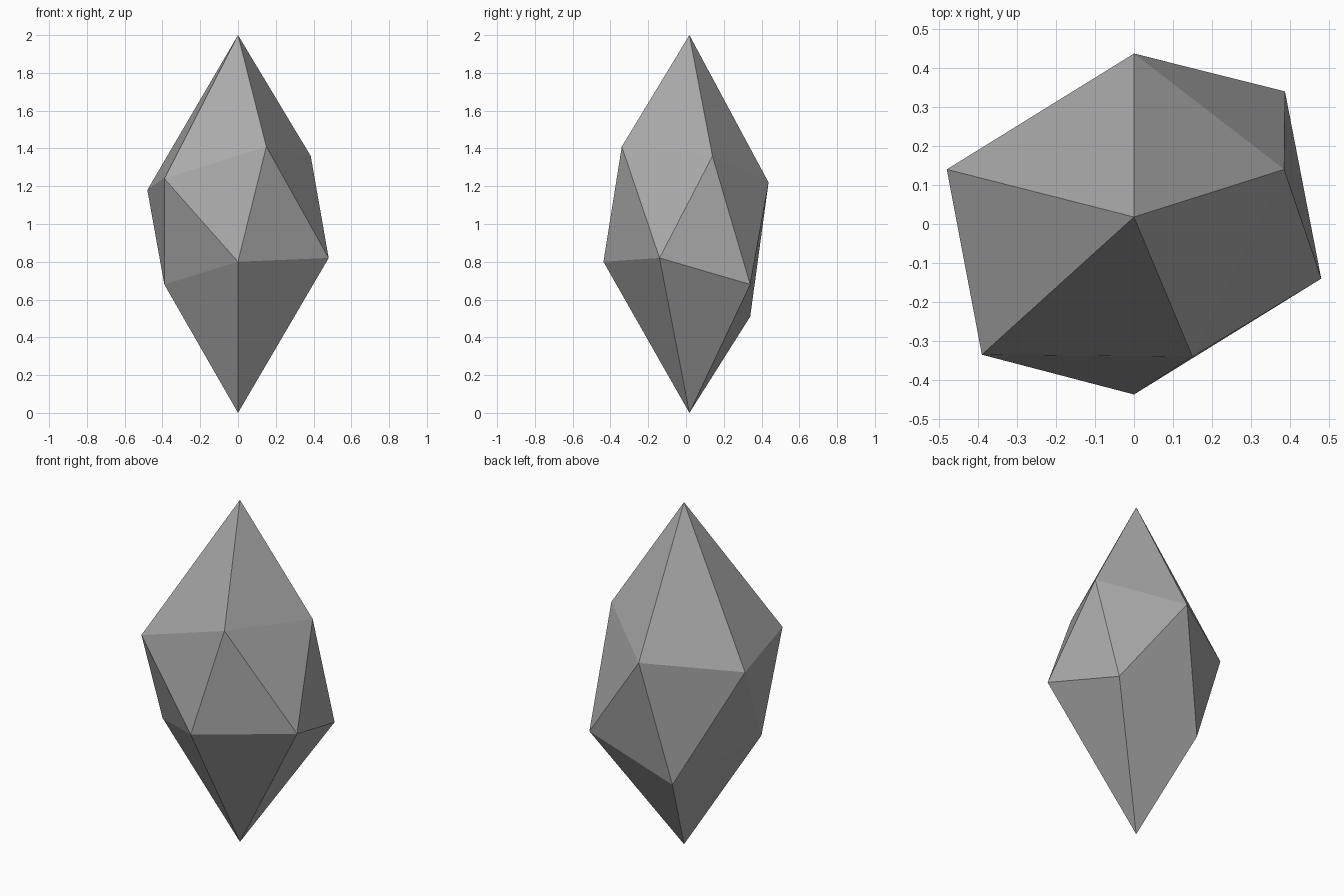
import bpy
import bmesh

if "Cube" in bpy.data.objects:
    bpy.data.objects.remove(bpy.data.objects["Cube"], do_unlink=True)

# Plain grey stone
stone = bpy.data.materials.new("grey_stone")
stone.use_nodes = True
grey = (0.4, 0.4, 0.4, 1.0)
stone.diffuse_color = grey
shader = next(n for n in stone.node_tree.nodes if n.type == "BSDF_PRINCIPLED")
shader.inputs["Base Color"].default_value = grey
shader.inputs["Roughness"].default_value = 0.8

# Two staggered five-sided girdles, each in turn around the upright axis
upper_points = [(-0.39, -0.335, 1.24), (0.15, -0.34, 1.41), (0.385, 0.14, 1.36),
                (0, 0.437, 1.22), (-0.48, 0.14, 1.18)]
lower_points = [(0, -0.437, 0.80), (0.48, -0.14, 0.82), (0.387, 0.34, 0.68),
                (-0.15, 0.34, 0.51), (-0.39, -0.14, 0.68)]

# Crystal: point, upper facets, zigzag belt, lower facets, point
bm = bmesh.new()
tip = bm.verts.new((0, 0.018, 2))
base = bm.verts.new((0, 0.018, 0))
upper = [bm.verts.new(p) for p in upper_points]
lower = [bm.verts.new(p) for p in lower_points]
for i in range(5):
    j = (i + 1) % 5
    bm.faces.new((tip, upper[i], upper[j]))
    bm.faces.new((upper[i], lower[i], upper[j]))
    bm.faces.new((lower[i], lower[j], upper[j]))
    bm.faces.new((base, lower[j], lower[i]))
bmesh.ops.recalc_face_normals(bm, faces=bm.faces)

mesh = bpy.data.meshes.new("crystal")
bm.to_mesh(mesh)
bm.free()
mesh.materials.append(stone)
crystal = bpy.data.objects.new("crystal", mesh)
bpy.context.scene.collection.objects.link(crystal)
